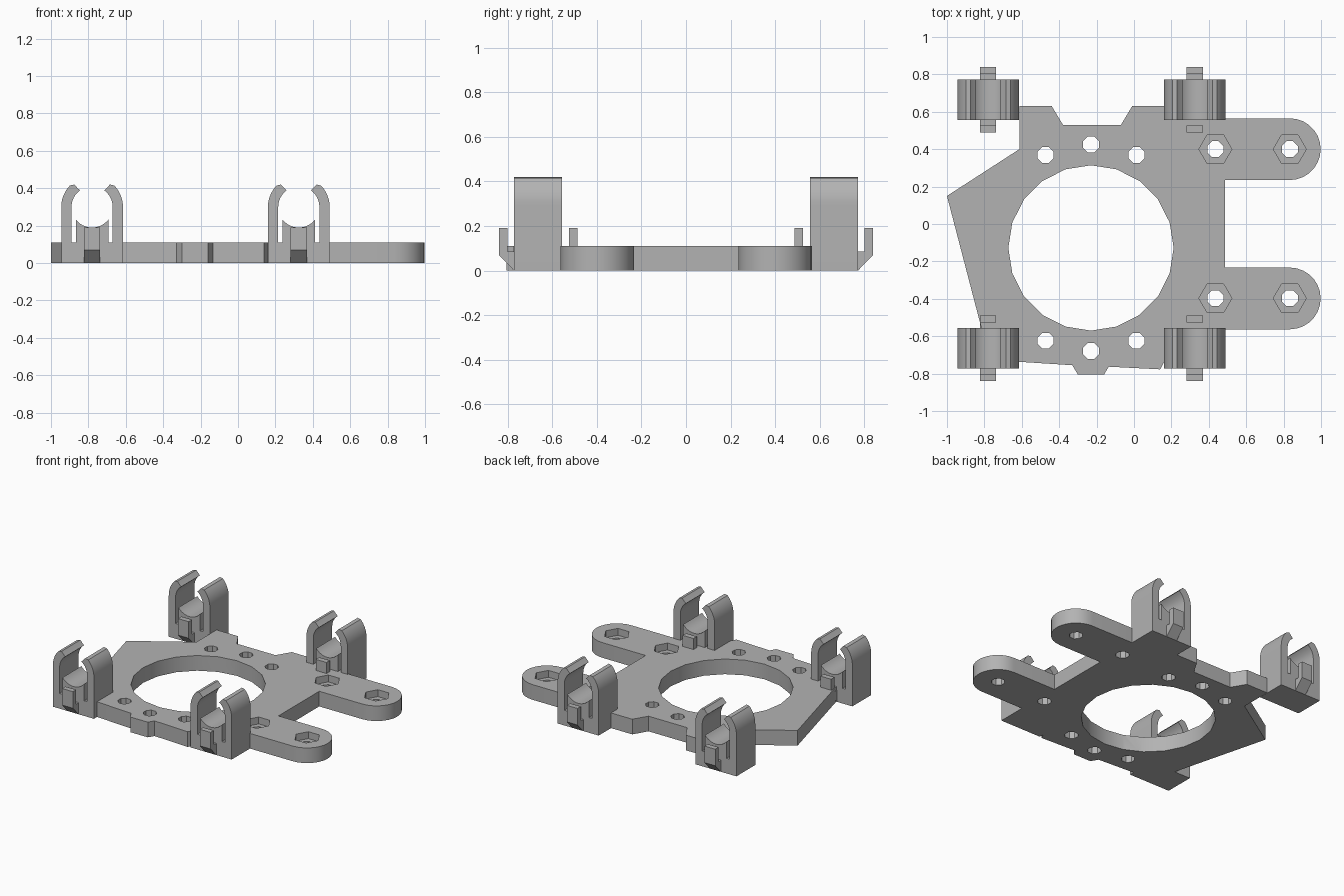
import bpy, bmesh
from math import sin, cos, radians
from mathutils import Vector

cube = bpy.data.objects.get("Cube")
if cube:
    bpy.data.objects.remove(cube, do_unlink=True)

grey = bpy.data.materials.new("plain grey")
grey.use_nodes = True
grey.diffuse_color = (0.45, 0.45, 0.45, 1)
grey.node_tree.nodes["Principled BSDF"].inputs["Base Color"].default_value = (0.45, 0.45, 0.45, 1)

THICK = 0.11


def arc(cx, cy, r, start, end, steps):
    angles = [radians(start + (end - start) * i / steps) for i in range(steps + 1)]
    return [(cx + r * cos(a), cy + r * sin(a)) for a in angles]


def ring(cx, cy, r, sides, turn=0):
    return arc(cx, cy, r, turn, turn + 360, sides)[:-1]


def add_prism(bm, points, place, depth):
    """Extrude a flat outline; place maps outline points into space."""
    face = bm.faces.new([bm.verts.new(place(a, b)) for a, b in points])
    out = bmesh.ops.extrude_face_region(bm, geom=[face])
    moved = [v for v in out["geom"] if isinstance(v, bmesh.types.BMVert)]
    bmesh.ops.translate(bm, verts=moved, vec=Vector(depth))


def make_object(name, bm):
    bmesh.ops.recalc_face_normals(bm, faces=bm.faces)
    mesh = bpy.data.meshes.new(name)
    bm.to_mesh(mesh)
    bm.free()
    mesh.materials.append(grey)
    obj = bpy.data.objects.new(name, mesh)
    bpy.context.collection.objects.link(obj)
    return obj


def flat_prisms(name, outlines, bottom, height):
    bm = bmesh.new()
    for points in outlines:
        add_prism(bm, points, lambda x, y: (x, y, bottom), (0, 0, height))
    return make_object(name, bm)


# Base plate with two rounded arms
outline = [(-1, 0.15), (-0.82, -0.54), (-0.78, -0.72), (-0.61, -0.737), (-0.33, -0.755),
           (-0.3, -0.805), (-0.16, -0.805), (-0.135, -0.763), (0.14, -0.777), (0.165, -0.73),
           (0.487, -0.73), (0.487, -0.563)]
outline += arc(0.833, -0.398, 0.165, -90, 90, 14)
outline += [(0.487, -0.233), (0.487, 0.235)]
outline += arc(0.833, 0.4, 0.165, -90, 90, 14)
outline += [(0.487, 0.565), (0.487, 0.63), (-0.01, 0.63), (-0.07, 0.53), (-0.38, 0.53),
            (-0.44, 0.63), (-0.613, 0.63), (-0.613, 0.4)]
plate = flat_prisms("base_plate", [outline], 0, THICK)

# Centre opening, bolt holes and hexagonal nut pockets
nuts = [(x, y) for x in (0.435, 0.833) for y in (-0.397, 0.4)]
bolts = nuts + [(-0.23 + dx, -0.128 + s * dy) for s in (-1, 1)
                for dx, dy in ((-0.243, 0.496), (0, 0.552), (0.243, 0.496))]
holes = [ring(-0.23, -0.128, 0.442, 20)] + [ring(x, y, 0.046, 8, 22.5) for x, y in bolts]
cutters = [flat_prisms("hole_cutter", holes, -0.1, 0.4),
           flat_prisms("pocket_cutter", [ring(x, y, 0.088, 6) for x, y in nuts], 0.06, 0.2)]
for cutter in cutters:
    cutter.hide_render = True
    cut = plate.modifiers.new(cutter.name, "BOOLEAN")
    cut.operation = "DIFFERENCE"
    cut.solver = "EXACT"
    cut.object = cutter
graph = bpy.context.evaluated_depsgraph_get()
carved = bpy.data.meshes.new_from_object(plate.evaluated_get(graph))
plate.modifiers.clear()
plate.data = carved
for cutter in cutters:
    bpy.data.objects.remove(cutter, do_unlink=True)

# Clip section: base, two gripping jaws and a cupped seat
half = [(0.165, 0), (0.165, 0.29)]
half += arc(0, 0.3, 0.165, 4, 44, 8)
half += [(0.095, 0.42), (0.077, 0.4)]
half += arc(0, 0.3, 0.11, 54, 0, 8)
half += [(0.11, THICK), (0.087, THICK)]
half += arc(0, 0.3, 0.11, -38, -90, 6)
section = half + [(-x, z) for x, z in reversed(half[:-1])]

# Upright end tab with a sloped underside
tab = [(0.1, 0), (0.108, 0), (0.176, 0.07), (0.176, 0.19), (0.138, 0.19), (0.138, 0.085), (0.1, 0.085)]


def make_clip(name, cx, cy):
    bm = bmesh.new()
    add_prism(bm, section, lambda x, z: (cx + x, cy - 0.108, z), (0, 0.216, 0))
    for side in (-1, 1):
        add_prism(bm, tab, lambda y, z: (cx - 0.043, cy + side * y, z), (0.086, 0, 0))
    return make_object(name, bm)


parts = [plate]
for x, x_name in ((-0.78, "right"), (0.325, "left")):
    for y, y_name in ((-0.664, "front"), (0.664, "back")):
        parts.append(make_clip(f"{y_name}_{x_name}_clip", x, y))

# Smooth rounded surfaces, keep corners crisp
bpy.ops.object.select_all(action="DESELECT")
for part in parts:
    part.select_set(True)
bpy.context.view_layer.objects.active = plate
bpy.ops.object.shade_smooth_by_angle(angle=radians(30))
